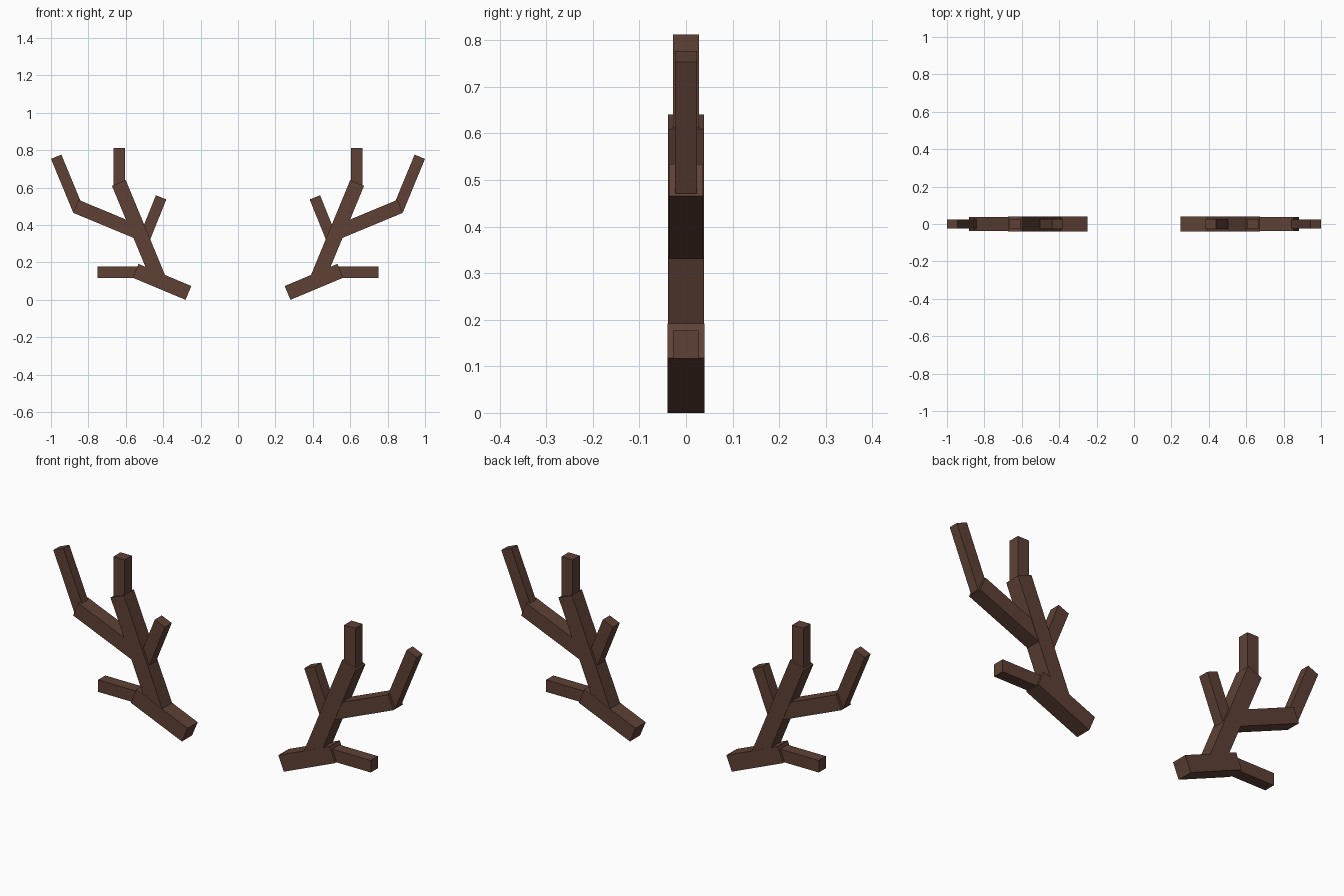
import bpy, bmesh
from mathutils import Vector, Matrix

if "Cube" in bpy.data.objects:
    bpy.data.objects.remove(bpy.data.objects["Cube"])

bark = bpy.data.materials.new("dark brown bark")
bark.diffuse_color = (0.112, 0.053, 0.036, 1)
bark.use_nodes = True
bark.node_tree.nodes["Principled BSDF"].inputs["Base Color"].default_value = bark.diffuse_color


def beam(name, start, end, width, depth):
    """Square-ended beam in the XZ plane between two (x, z) points."""
    a, b = Vector((start[0], 0, start[1])), Vector((end[0], 0, end[1]))
    along = (b - a).normalized()
    across = Vector((0, 1, 0)).cross(along)
    frame = Matrix((across * width, Vector((0, depth, 0)), along * (b - a).length)).transposed()
    bm = bmesh.new()
    bmesh.ops.create_cube(bm, size=1, matrix=Matrix.Translation((a + b) / 2) @ frame.to_4x4())
    bmesh.ops.recalc_face_normals(bm, faces=bm.faces)
    mesh = bpy.data.meshes.new(name)
    bm.to_mesh(mesh)
    bm.free()
    mesh.materials.append(bark)
    obj = bpy.data.objects.new(name, mesh)
    bpy.context.collection.objects.link(obj)


# name, start (x, z), end (x, z), width, depth
parts = [
    ("base_branch", (0.265, 0.037), (0.547, 0.155), 0.08, 0.08),
    ("low_side_twig", (0.52, 0.147), (0.75, 0.147), 0.06, 0.056),
    ("main_stem", (0.42, 0.10), (0.637, 0.625), 0.08, 0.078),
    ("top_twig", (0.635, 0.60), (0.635, 0.812), 0.062, 0.056),
    ("outer_branch", (0.53, 0.36), (0.867, 0.50), 0.075, 0.074),
    ("outer_tip", (0.855, 0.482), (0.972, 0.765), 0.06, 0.047),
    ("inner_twig", (0.511, 0.30), (0.411, 0.548), 0.06, 0.054),
]

# Both antlers, mirrored across x = 0
for side, s in (("right", 1), ("left", -1)):
    for name, p, q, w, d in parts:
        beam(f"{name}_{side}", (s * p[0], p[1]), (s * q[0], q[1]), w, d)
